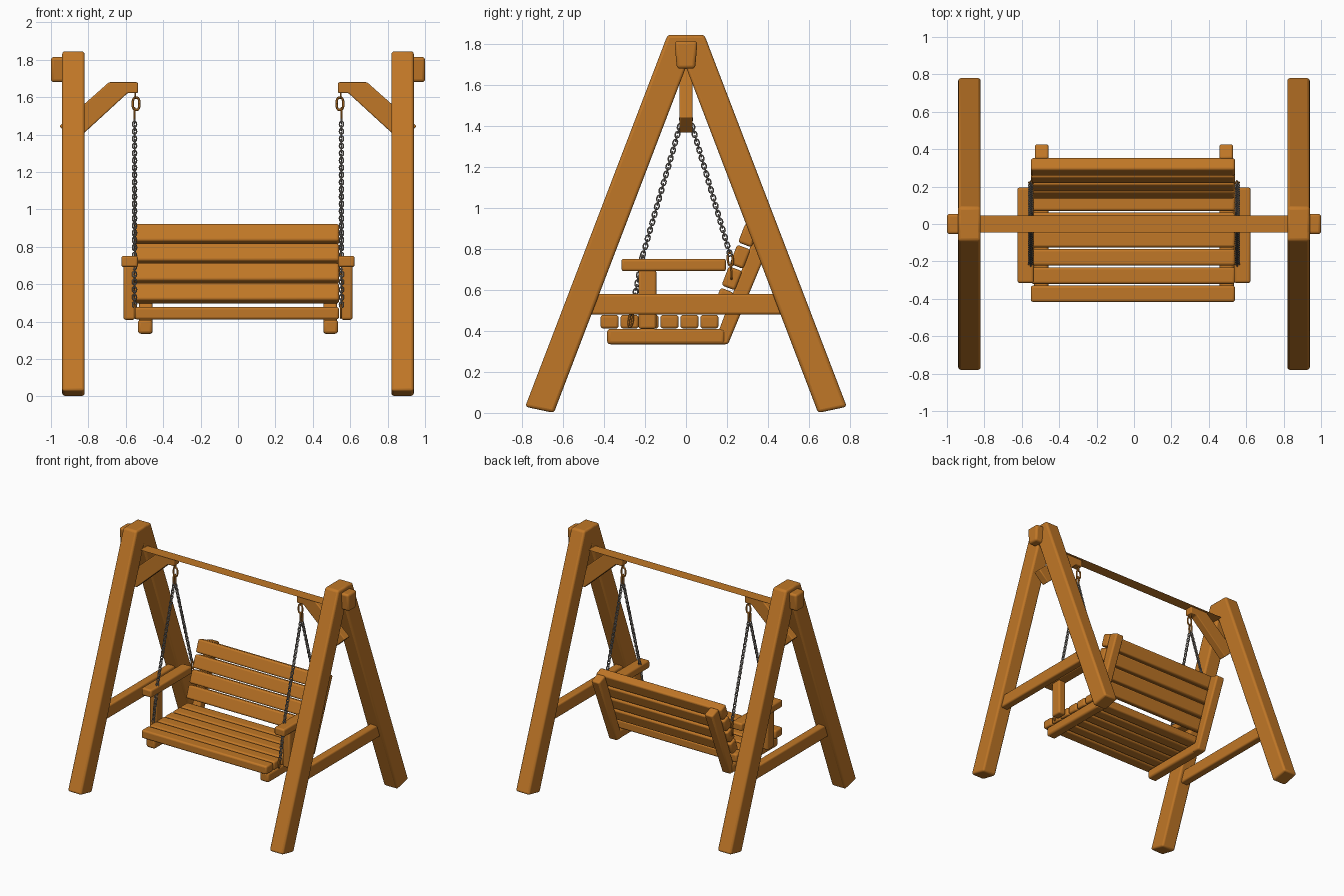
import bpy, bmesh, math
from mathutils import Vector, Matrix

if "Cube" in bpy.data.objects:
    bpy.data.objects.remove(bpy.data.objects["Cube"])


def material(name, col):
    m = bpy.data.materials.new(name)
    m.diffuse_color = (*col, 1)
    m.use_nodes = True
    m.node_tree.nodes["Principled BSDF"].inputs["Base Color"].default_value = m.diffuse_color
    return m


WOOD = material("warm wood", (0.53, 0.185, 0.02))
STEEL = material("chain grey", (0.24, 0.215, 0.19))


def finish(name, bm, mat, bevel=0):
    bmesh.ops.recalc_face_normals(bm, faces=bm.faces)
    me = bpy.data.meshes.new(name)
    bm.to_mesh(me)
    bm.free()
    me.materials.append(mat)
    ob = bpy.data.objects.new(name, me)
    bpy.context.collection.objects.link(ob)
    if bevel:
        b = ob.modifiers.new("rounded edges", 'BEVEL')
        b.width, b.segments = bevel, 3
        b.limit_method = 'ANGLE'
    bpy.ops.object.select_all(action='DESELECT')
    ob.select_set(True)
    bpy.context.view_layer.objects.active = ob
    bpy.ops.object.shade_smooth_by_angle(angle=math.radians(40))
    return ob


def prism(name, pts, a, b, axis='X', bevel=0.012):
    """Extrude a profile: (y, z) along X, or (x, z) along Y."""
    bm = bmesh.new()
    co = (lambda p, t: (t, *p)) if axis == 'X' else (lambda p, t: (p[0], t, p[1]))
    va = [bm.verts.new(co(p, a)) for p in pts]
    vb = [bm.verts.new(co(p, b)) for p in pts]
    bm.faces.new(va)
    bm.faces.new(vb)
    n = len(pts)
    for i in range(n):
        bm.faces.new((va[i], va[(i + 1) % n], vb[(i + 1) % n], vb[i]))
    return finish(name, bm, WOOD, bevel)


def rect(y0, y1, z0, z1):
    return [(y0, z0), (y1, z0), (y1, z1), (y0, z1)]


def tilted(y, z, w, h, ang):
    """Rectangle leaning back by ang."""
    c, s = math.cos(ang), math.sin(ang)
    return [(y + u * c + v * s, z - u * s + v * c)
            for u, v in rect(-w / 2, w / 2, -h / 2, h / 2)]


def link(bm, centre, direction, twist, hl, hw, r, seg=10, sides=5):
    """One oval ring whose long axis follows direction."""
    rot = Vector(direction).to_track_quat('Z', 'X').to_matrix() @ Matrix.Rotation(twist, 3, 'Z')
    rings = []
    for i in range(seg):
        t = math.tau * i / seg
        out = Vector((math.cos(t), 0, math.sin(t)))
        # squarish oval: straighter sides than an ellipse
        mid = Vector((math.copysign(abs(out.x) ** 0.6, out.x) * hw, 0, out.z * hl))
        rings.append([bm.verts.new(Vector(centre) + rot @ (
            mid + r * (math.cos(k) * out + math.sin(k) * Vector((0, 1, 0)))))
            for k in (math.tau * j / sides for j in range(sides))])
    for i in range(seg):
        p, q = rings[i], rings[(i + 1) % seg]
        for j in range(sides):
            k = (j + 1) % sides
            bm.faces.new((p[j], p[k], q[k], q[j]))


def chain(name, p, q):
    bm = bmesh.new()
    p, q = Vector(p), Vector(q)
    n = round((q - p).length / 0.02)
    for i in range(n + 1):
        link(bm, p.lerp(q, i / n), q - p, (i % 2) * math.pi / 2, 0.0145, 0.0105, 0.0042)
    finish(name, bm, STEEL)


def loops(name, rings):
    bm = bmesh.new()
    for args in rings:
        link(bm, *args, seg=16, sides=6)
    finish(name, bm, WOOD)


LEAN = math.atan(0.385)

# Top beam: thin span between the frames
bm = bmesh.new()
bm.faces.new([bm.verts.new((x, y, 1.681)) for x, y in
              ((-0.93, -0.045), (0.93, -0.045), (0.93, 0.045), (-0.93, 0.045))])
finish("top_beam", bm, WOOD)

for s, side in ((-1, "left"), (1, "right")):
    # A-frame legs
    for f, end in ((1, "front"), (-1, "back")):
        prism(f"{side}_{end}_leg", [(-0.785 * f, 0.03), (-0.645 * f, 0.0),
              (0.06 * f, 1.845), (-0.09 * f, 1.845)], s * 0.82, s * 0.94, bevel=0.015)
    prism(f"{side}_crossbar", rect(-0.47, 0.47, 0.48, 0.58), s * 0.85, s * 0.915)
    # Beam end stub
    prism(f"{side}_beam_end", [(-0.045, 1.68), (0.045, 1.68), (0.056, 1.815), (-0.056, 1.815)],
          s * 0.84, s * 1.0, bevel=0.016)
    # Diagonal brace
    prism(f"{side}_brace", [(s * x, z) for x, z in (
        (0.955, 1.445), (0.87, 1.365), (0.59, 1.622), (0.535, 1.622), (0.535, 1.68), (0.69, 1.68))],
        -0.032, 0.032, axis='Y', bevel=0.007)
    # Seat bearer and back post
    prism(f"{side}_seat_bearer", [(-0.385, 0.335), (0.19, 0.335), (0.19, 0.41), (-0.385, 0.41)],
          s * 0.457, s * 0.535, bevel=0.016)
    prism(f"{side}_back_post", [(0.135, 0.335), (0.205, 0.335), (0.43, 0.875), (0.35, 0.905)],
          s * 0.457, s * 0.53, bevel=0.012)
    # Armrest and its post
    prism(f"{side}_armrest", rect(-0.315, 0.195, 0.692, 0.752), s * 0.535, s * 0.623)
    prism(f"{side}_arm_post", rect(-0.232, -0.145, 0.41, 0.70), s * 0.55, s * 0.612)
    # Hanging hook and chains
    x = s * 0.553
    loops(f"{side}_hanging_hook", [
        ((s * 0.55, 0, 1.612), (0, 0, 1), math.pi / 2, 0.016, 0.010, 0.005),
        ((s * 0.545, 0, 1.565), (0, 0, 1), 0, 0.033, 0.018, 0.007),
        ((x, 0, 1.505), (0, 0, 1), math.pi / 2, 0.036, 0.014, 0.007)])
    chain(f"{side}_front_chain", (x, -0.008, 1.475), (x, -0.215, 0.755))
    chain(f"{side}_front_lower_chain", (x, -0.215, 0.755), (x, -0.265, 0.49))
    chain(f"{side}_back_chain", (x, 0.008, 1.475), (x, 0.213, 0.78))
    loops(f"{side}_back_hook", [
        ((s * 0.55, 0.216, 0.75), (0, 0.1, -1), 0, 0.032, 0.012, 0.006),
        ((s * 0.55, 0.221, 0.69), (0, 0.05, -1), math.pi / 2, 0.035, 0.011, 0.006)])
    loops(f"{side}_front_hook", [
        ((s * 0.55, -0.269, 0.455), (0, -0.15, -1), 0, 0.035, 0.009, 0.006)])

# Seat slats
for i in range(6):
    y = -0.373 + i * 0.0975
    prism(f"seat_slat_{i + 1}", rect(y - 0.044, y + 0.044, 0.412, 0.478), -0.552, 0.54, bevel=0.013)

# Backrest slats
for i in range(4):
    z = 0.552 + i * 0.105
    prism(f"back_slat_{i + 1}", tilted(0.183 + 0.385 * (z - 0.55), z, 0.07, 0.1, LEAN),
          -0.552, 0.54, bevel=0.013)
